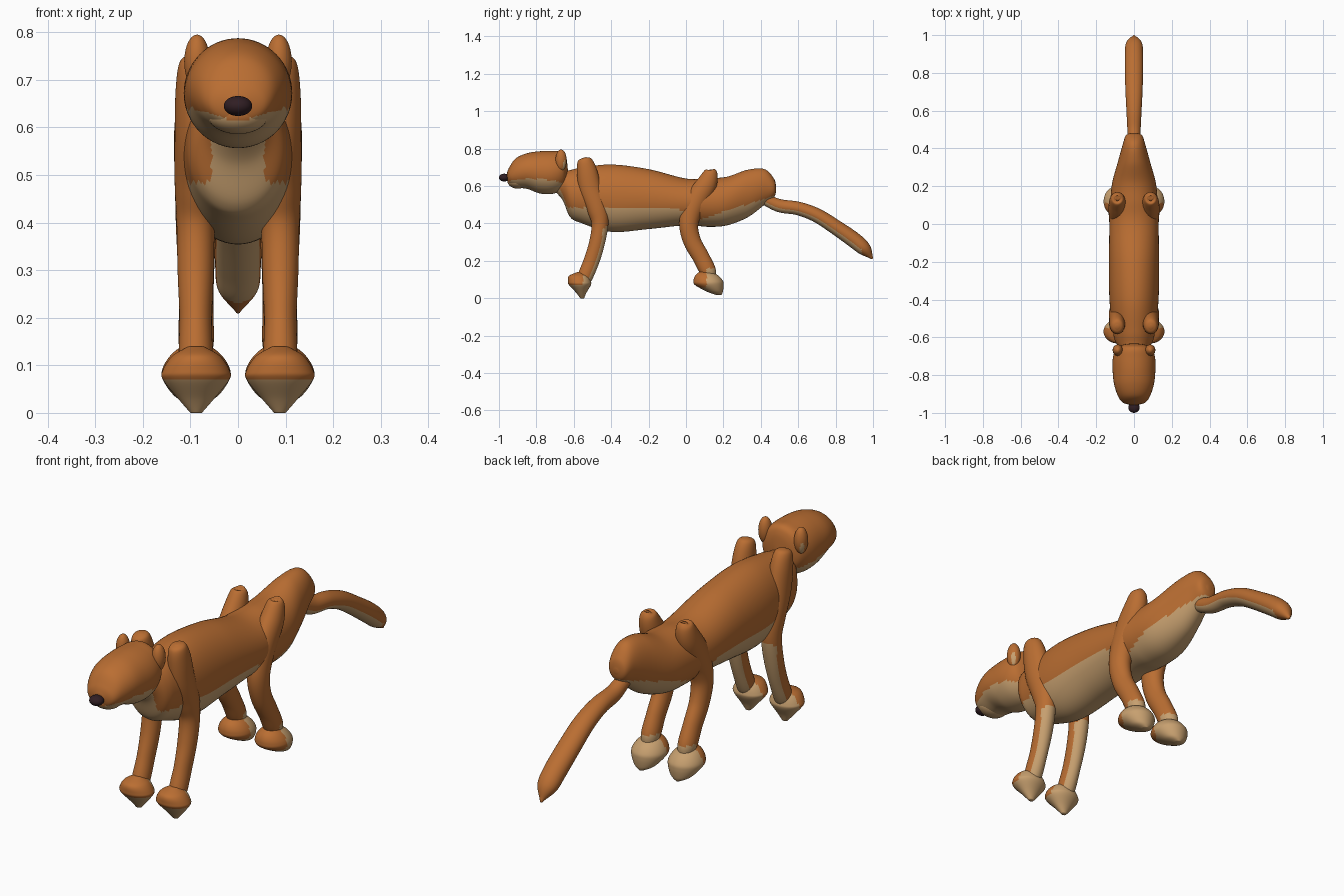
import bpy, bmesh, math
from mathutils import Vector, Matrix

cube = bpy.data.objects.get("Cube")
if cube:
    bpy.data.objects.remove(cube, do_unlink=True)


def make_material(name, rgb):
    mat = bpy.data.materials.new(name)
    mat.use_nodes = True
    colour = (*rgb, 1)
    mat.diffuse_color = colour
    bsdf = mat.node_tree.nodes["Principled BSDF"]
    bsdf.inputs["Base Color"].default_value = colour
    bsdf.inputs["Roughness"].default_value = 0.8
    return mat


FUR = make_material("orange fur", (0.49, 0.155, 0.032))
CREAM = make_material("cream fur", (0.57, 0.35, 0.16))
DARK = make_material("dark nose", (0.03, 0.013, 0.017))


def finish(bm, name, is_cream=None, base=FUR):
    """Turn the bmesh into a smooth object, cream where the rule holds."""
    bmesh.ops.recalc_face_normals(bm, faces=bm.faces[:])
    bm.normal_update()
    for face in bm.faces:
        face.smooth = True
        if is_cream and is_cream(face.calc_center_median(), face.normal):
            face.material_index = 1
    mesh = bpy.data.meshes.new(name)
    bm.to_mesh(mesh)
    bm.free()
    mesh.materials.append(base)
    mesh.materials.append(CREAM)
    obj = bpy.data.objects.new(name, mesh)
    bpy.context.collection.objects.link(obj)
    return obj


def interpolate(stations, steps):
    """Catmull-Rom curve through the stations."""
    pts = [Vector(s) for s in stations]
    pts = [pts[0]] + pts + [pts[-1]]
    out = []
    for a, b, c, d in zip(pts, pts[1:], pts[2:], pts[3:]):
        for i in range(steps):
            t = i / steps
            out.append(b + (c - a) * (t / 2)
                       + (a * 2 - b * 5 + c * 4 - d) * (t * t / 2)
                       + (b * 3 - a - c * 3 + d) * (t ** 3 / 2))
    return out + [pts[-1]]


def loft(name, stations, x=0, across=None, rule=None, steps=8, sides=48):
    """Oval rings (y, z, half width, half depth) along a path in the YZ plane.
    Rings follow the path unless a fixed depth direction is given."""
    path = interpolate(stations, steps)
    bm = bmesh.new()
    rings = []
    for i, (y, z, rx, rn) in enumerate(path):
        before, after = path[max(i - 1, 0)], path[min(i + 1, len(path) - 1)]
        tangent = Vector((0, after[0] - before[0], after[1] - before[1])).normalized()
        depth = Vector(across) if across else Vector((0, -tangent.z, tangent.y))
        ring = []
        for k in range(sides):
            a = math.tau * k / sides
            offset = depth * (math.sin(a) * max(rn, 0.004))
            ring.append(bm.verts.new(Vector((x + math.cos(a) * max(rx, 0.004), y, z)) + offset))
        rings.append(ring)
    for r, q in zip(rings, rings[1:]):
        for k in range(sides):
            j = (k + 1) % sides
            bm.faces.new((r[k], r[j], q[j], q[k]))
    bm.faces.new(rings[0])
    bm.faces.new(rings[-1])
    return finish(bm, name, rule)


def ellipsoid(name, centre, radii, rule=None, base=FUR):
    bm = bmesh.new()
    matrix = Matrix.Translation(centre) @ Matrix.Diagonal((*radii, 1))
    bmesh.ops.create_uvsphere(bm, u_segments=32, v_segments=20, radius=1, matrix=matrix)
    return finish(bm, name, rule, base)


UP, BACK = (0, 0, 1), (0, 1, 0)


# Colour rules
def body_cream(c, n):
    if c.y < -0.55 and abs(c.x) < 0.055 and c.z < 0.6 and n.y < 0:
        return True
    if c.y < 0.07:
        return c.z < 0.485 - 0.1 * max(c.y + 0.15, 0)
    return c.z < 0.42 + 0.32 * (c.y - 0.07)


def head_cream(c, n):
    return c.z < 0.612 + 0.3 * abs(c.x) - 0.1 * max(c.y + 0.85, 0)


def tail_cream(c, n):
    return n.z < -0.35 and c.y < 0.94


def front_leg_cream(c, n):
    return n.y > 0.4 and c.z < 0.38


def front_paw_cream(c, n):
    return c.z < 0.07 or c.y > -0.55


def hind_leg_cream(c, n):
    return c.z < 0.16 and c.y > 0.11


def hind_paw_cream(c, n):
    return c.y > 0.11 or c.z < 0.055


# Trunk with neck and rump
loft("body", [
    (-.71, .61, .03, .03), (-.66, .6, .07, .075), (-.62, .56, .1, .125),
    (-.56, .55, .112, .148), (-.4, .535, .13, .18), (-.2, .53, .132, .16),
    (0, .515, .13, .125), (.12, .512, .125, .13), (.22, .52, .115, .13),
    (.33, .56, .085, .127), (.42, .595, .06, .095), (.47, .59, .042, .05),
    (.482, .585, .01, .01)], across=UP, rule=body_cream, steps=10, sides=64)

# Head, muzzle and nose
loft("head", [
    (-.957, .655, .02, .015), (-.945, .655, .06, .045), (-.91, .67, .085, .078),
    (-.85, .68, .105, .095), (-.78, .673, .113, .113), (-.71, .673, .112, .114),
    (-.66, .682, .095, .1), (-.64, .682, .06, .07), (-.632, .682, .01, .01)],
    across=UP, rule=head_cream, sides=64)
ellipsoid("muzzle", (0, -.9, .628), (.065, .055, .042), head_cream)
ellipsoid("nose", (0, -.972, .645), (.03, .028, .021), base=DARK)

# Tail
loft("tail", [
    (.42, .53, .03, .03), (.5, .495, .035, .035), (.6, .48, .04, .036),
    (.7, .443, .045, .038), (.8, .38, .048, .04), (.9, .31, .048, .042),
    (.955, .262, .042, .036), (.99, .22, .01, .01), (.998, .212, .004, .004)],
    rule=tail_cream)

# Paired parts
for side, s in (("left", 1), ("right", -1)):
    def ear_cream(c, n, s=s):
        return n.dot(Vector((s * .7, .6, -.4))) > 0.93

    ellipsoid(side + "_ear", (s * .086, -.668, .738), (.027, .03, .057), ear_cream)

    # Shoulder knob, foreleg and paw
    loft(side + "_front_leg", [
        (-.545, .752, .01, .01), (-.542, .738, .033, .038), (-.53, .68, .042, .054),
        (-.51, .58, .044, .06), (-.475, .48, .044, .055), (-.46, .4, .04, .045),
        (-.475, .3, .038, .042), (-.505, .2, .034, .042), (-.545, .1, .034, .038),
        (-.55, .07, .01, .01)], x=s * .089, rule=front_leg_cream)
    loft(side + "_front_paw", [
        (-.555, 0, .012, .01), (-.56, .03, .038, .028), (-.567, .07, .07, .058),
        (-.57, .09, .07, .062), (-.573, .12, .05, .052), (-.565, .14, .015, .015)],
        x=s * .088, across=BACK, rule=front_paw_cream)

    # Hip knob, hind leg and paw
    loft(side + "_hind_leg", [
        (.137, .688, .01, .01), (.135, .675, .033, .035), (.11, .61, .045, .055),
        (.06, .53, .046, .06), (.025, .45, .044, .055), (.015, .38, .042, .05),
        (.035, .3, .038, .047), (.08, .22, .036, .045), (.12, .14, .036, .042),
        (.14, .09, .015, .015)], x=s * .088, rule=hind_leg_cream)
    loft(side + "_hind_paw", [
        (.175, .018, .012, .015), (.155, .035, .045, .042), (.125, .07, .07, .076),
        (.118, .095, .07, .078), (.11, .125, .05, .058), (.1, .15, .015, .015)],
        x=s * .088, across=BACK, rule=hind_paw_cream)
